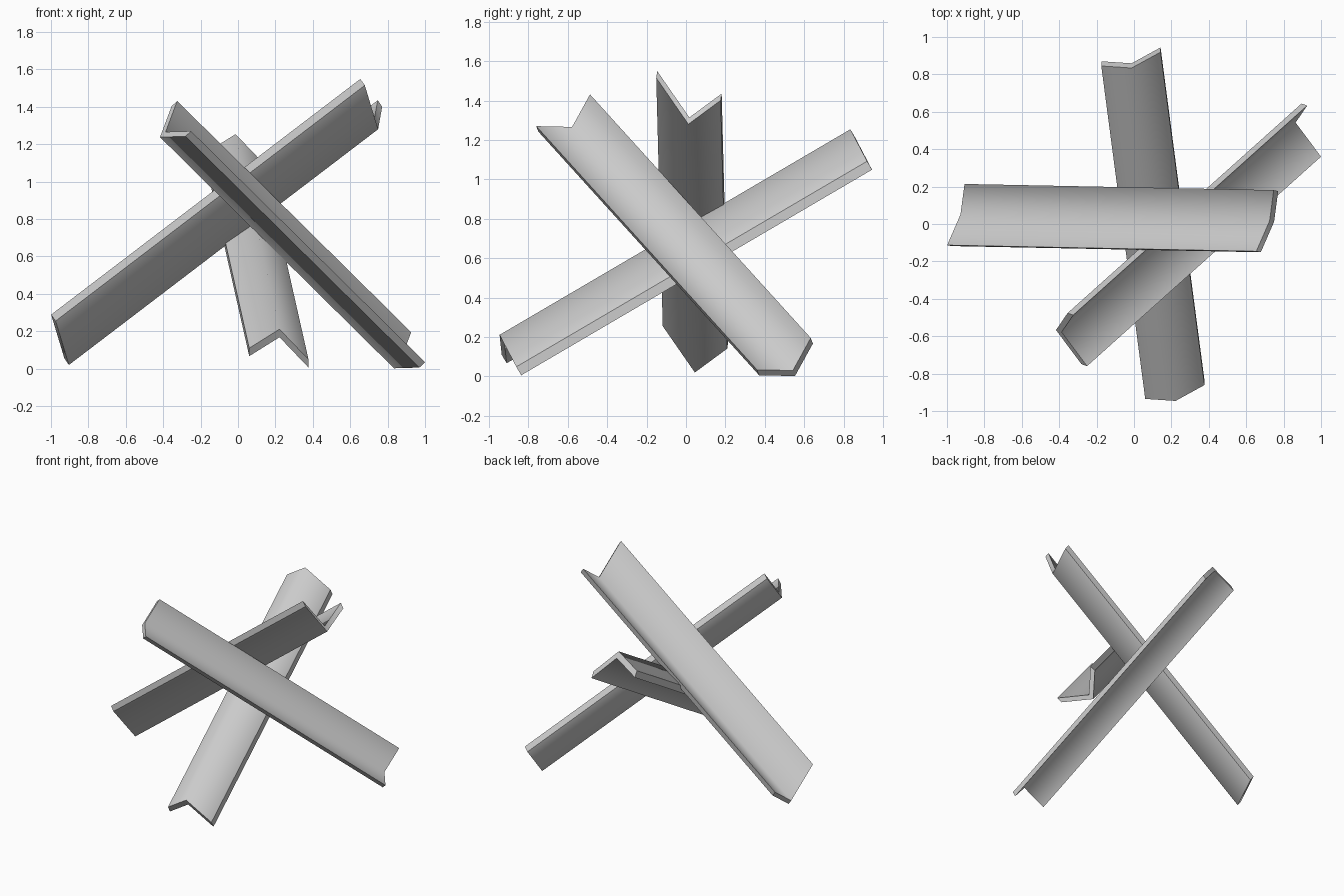
import bpy
from mathutils import Vector

if "Cube" in bpy.data.objects:
    bpy.data.objects.remove(bpy.data.objects["Cube"])


def angle_beam(name, corner, tip_a, tip_b, run, thick):
    """Angled steel bar: a V profile thickened by 'thick' and swept along 'run'."""
    run, thick = Vector(run), Vector(thick)
    outer = [Vector(p) for p in (tip_a, corner, tip_b)]
    profile = outer + [p + thick for p in outer]
    verts = profile + [p + run for p in profile]
    faces = [
        (0, 1, 7, 6), (1, 2, 8, 7),        # outer flanges
        (4, 3, 9, 10), (5, 4, 10, 11),     # inner flanges
        (3, 0, 6, 9), (2, 5, 11, 8),       # flange tips
        (1, 0, 3, 4), (2, 1, 4, 5),        # first end
        (6, 7, 10, 9), (7, 8, 11, 10),     # second end
    ]
    mesh = bpy.data.meshes.new(name)
    mesh.from_pydata(verts, [], faces)
    obj = bpy.data.objects.new(name, mesh)
    bpy.context.collection.objects.link(obj)

    # consistent outward faces
    import bmesh
    bm = bmesh.new()
    bm.from_mesh(mesh)
    bmesh.ops.recalc_face_normals(bm, faces=bm.faces)
    bm.to_mesh(mesh)
    bm.free()

    # soft fold along the profile corner, every other edge crisp
    mesh.shade_smooth()
    soft = ({1, 7}, {4, 10}, {1, 4}, {7, 10})
    for e in mesh.edges:
        e.use_edge_sharp = set(e.vertices) not in soft
    return obj


# beam rising from left to right
angle_beam("left_to_right_beam",
           corner=(-0.904, 0.045, 0.02), tip_a=(-0.975, -0.118, 0.255),
           tip_b=(-0.882, 0.209, 0.141),
           run=(1.653, -0.033, 1.26), thick=(-0.024, 0.005, 0.034))

# beam rising from the back right to the front left
angle_beam("right_to_left_beam",
           corner=(0.834, 0.553, 0.002), tip_a=(0.970, 0.371, 0.006),
           tip_b=(0.896, 0.644, 0.167),
           run=(-1.251, -1.12, 1.236), thick=(0.03, -0.011, 0.028))

# beam rising from front to back
angle_beam("front_to_back_beam",
           corner=(0.222, -0.946, 0.211), tip_a=(0.06, -0.935, 0.11),
           tip_b=(0.377, -0.861, 0.049),
           run=(-0.235, 1.78, 1.043), thick=(0.0, 0.025, -0.043))
